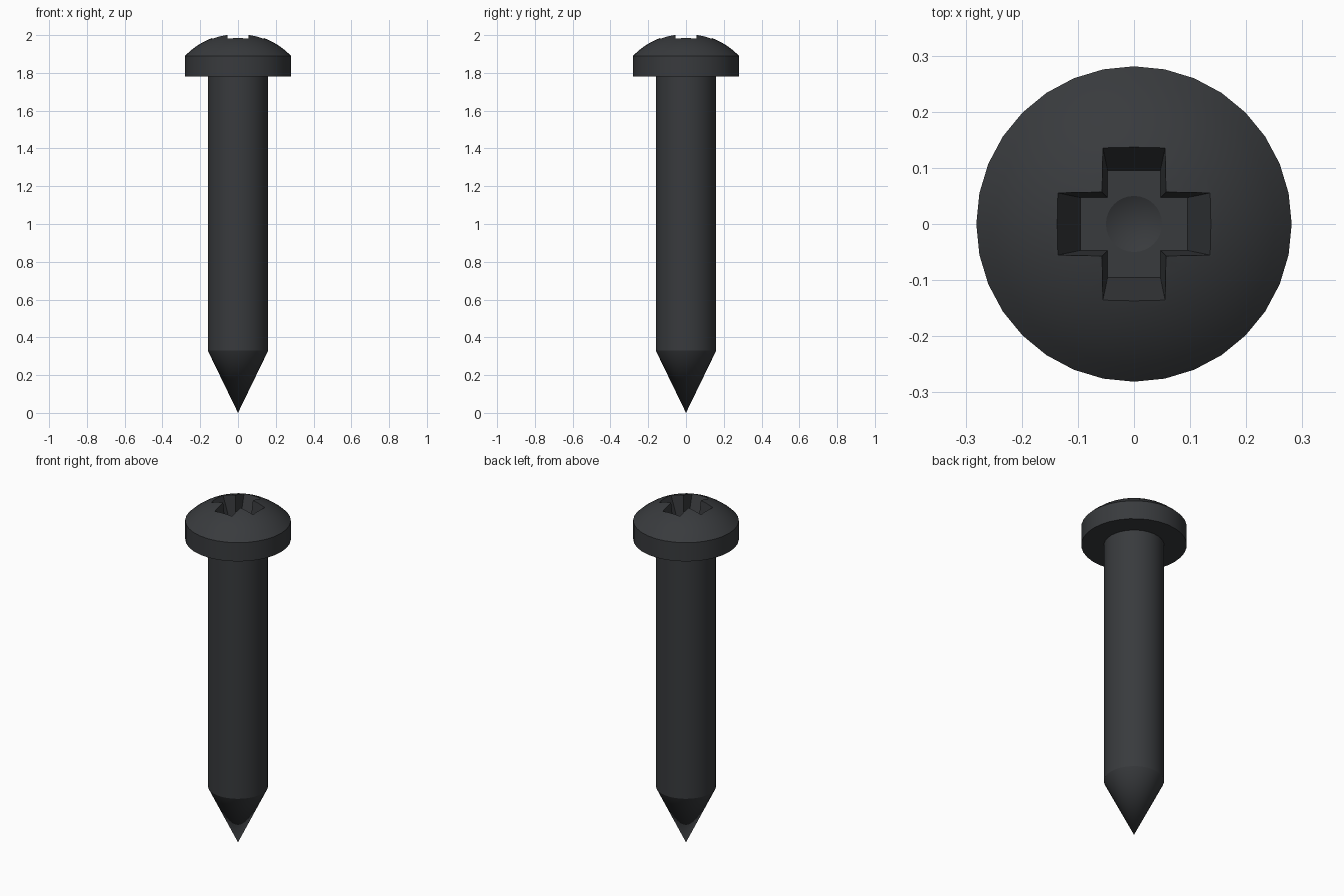
import bpy, bmesh, math

if "Cube" in bpy.data.objects:
    bpy.data.objects.remove(bpy.data.objects["Cube"])

SEGMENTS = 32


def make_object(name, bm):
    bmesh.ops.recalc_face_normals(bm, faces=bm.faces)
    mesh = bpy.data.meshes.new(name)
    bm.to_mesh(mesh)
    bm.free()
    obj = bpy.data.objects.new(name, mesh)
    bpy.context.collection.objects.link(obj)
    return obj


def lathe(name, profile, segments=SEGMENTS):
    """Spin (radius, z) points around the z axis; both ends lie on the axis."""
    bm = bmesh.new()
    verts = [bm.verts.new((r, 0, z)) for r, z in profile]
    edges = [bm.edges.new(pair) for pair in zip(verts, verts[1:])]
    bmesh.ops.spin(bm, geom=verts + edges, cent=(0, 0, 0), axis=(0, 0, 1),
                   angle=math.tau, steps=segments)
    bmesh.ops.remove_doubles(bm, verts=bm.verts, dist=1e-5)
    return make_object(name, bm)


def cross_outline(arm, half):
    """Twelve corners of a plus sign."""
    quarter = [(half, half), (half, arm), (-half, arm)]
    points = []
    for _ in range(4):
        points += quarter
        quarter = [(-y, x) for x, y in quarter]
    return points


def tapered_cross(name, bottom, top):
    """Loft between two plus signs, each given as (arm, half width, z)."""
    bm = bmesh.new()
    low, high = [[bm.verts.new((x, y, z)) for x, y in cross_outline(arm, half)]
                 for arm, half, z in (bottom, top)]
    bm.faces.new(low)
    bm.faces.new(high)
    n = len(low)
    for i in range(n):
        j = (i + 1) % n
        bm.faces.new((low[i], low[j], high[j], high[i]))
    return make_object(name, bm)


# Pointed shank and domed pan head as one turned body
DOME_R, HEAD_R, RIM_Z = 0.39, 0.281, 1.89
rim_angle = math.asin(HEAD_R / DOME_R)
centre_z = RIM_Z - DOME_R * math.cos(rim_angle)
profile = [(0, 0), (0.16, 0.33), (0.16, 1.78), (HEAD_R, 1.78)]
profile += [(DOME_R * math.sin(rim_angle * (1 - i / 8)),
             centre_z + DOME_R * math.cos(rim_angle * (1 - i / 8)))
            for i in range(9)]
screw = lathe("screw", profile)

# Cross recess with a conical dip in its floor
FLOOR = 1.87
cutters = [
    tapered_cross("recess_cutter", (0.095, 0.047, FLOOR), (0.15, 0.0583, 2.02)),
    lathe("dip_cutter", [(0, FLOOR - 0.025), (0.06, FLOOR + 0.005), (0, FLOOR + 0.005)]),
]
bpy.context.view_layer.objects.active = screw
screw.select_set(True)
for cutter in cutters:
    cutter.hide_render = True
    cut = screw.modifiers.new(cutter.name, 'BOOLEAN')
    cut.operation = 'DIFFERENCE'
    cut.solver = 'EXACT'
    cut.object = cutter
    bpy.ops.object.modifier_apply(modifier=cut.name)
    bpy.data.objects.remove(cutter)

# Dark steel finish
steel = bpy.data.materials.new("dark_steel")
steel.diffuse_color = (0.04, 0.043, 0.047, 1)
steel.use_nodes = True
steel.node_tree.nodes["Principled BSDF"].inputs["Base Color"].default_value = steel.diffuse_color
screw.data.materials.clear()
screw.data.materials.append(steel)
bpy.ops.object.shade_smooth_by_angle(angle=math.radians(25))
